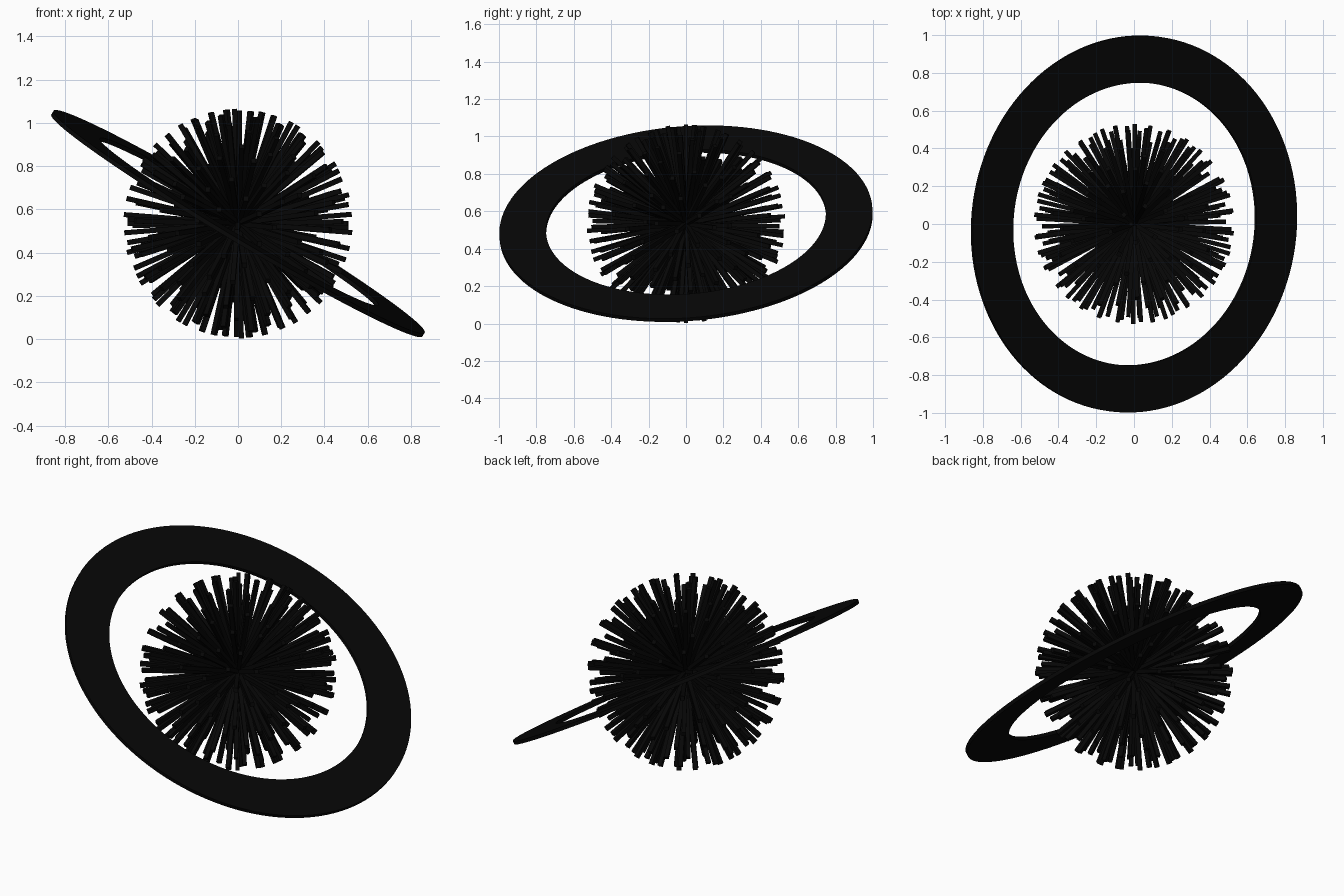
import bpy, bmesh, math, random
from mathutils import Vector, Matrix

if "Cube" in bpy.data.objects:
    bpy.data.objects.remove(bpy.data.objects["Cube"])

random.seed(11)
CENTRE = Vector((0, 0, 0.534))


def material(name, rgb):
    m = bpy.data.materials.new(name)
    m.diffuse_color = (*rgb, 1)
    m.use_nodes = True
    m.node_tree.nodes["Principled BSDF"].inputs["Base Color"].default_value = m.diffuse_color
    return m


def add_object(name, bm, mat):
    bmesh.ops.recalc_face_normals(bm, faces=bm.faces)
    me = bpy.data.meshes.new(name)
    bm.to_mesh(me)
    bm.free()
    me.materials.append(mat)
    ob = bpy.data.objects.new(name, me)
    ob.location = CENTRE
    bpy.context.collection.objects.link(ob)
    return ob


black = material("black", (0.002, 0.002, 0.002))

# Spiky ball: square sticks that all pass through the centre
STICKS, LENGTH, WIDTH = 120, 1.062, 0.023
golden = math.pi * (3 - math.sqrt(5))
bm = bmesh.new()
for i in range(STICKS):
    z = 1 - (i + 0.1) / STICKS
    r = math.sqrt(max(0, 1 - z * z))
    a = i * golden
    d = Vector((r * math.cos(a), r * math.sin(a), z))
    if i:
        d += Vector([random.uniform(-0.04, 0.04) for _ in range(3)])
    else:
        d = Vector((-0.03, 0, 1))
    turn = d.to_track_quat('Z', 'Y').to_matrix().to_4x4()
    size = Matrix.Diagonal((WIDTH, WIDTH, LENGTH, 1))
    bmesh.ops.create_cube(bm, size=1, matrix=turn @ size)
add_object("spiky_ball", bm, black)

# Flat tilted ring around the ball
OUTER, INNER, HALF, SEGS = 1.0, 0.75, 0.01, 128
tilt = Vector((0.512, -0.07, 0.856)).to_track_quat('Z', 'Y').to_matrix()
profile = [(INNER, -HALF), (OUTER, -HALF), (OUTER, HALF), (INNER, HALF)]
bm = bmesh.new()
loops = []
for s in range(SEGS):
    a = 2 * math.pi * s / SEGS
    loops.append([bm.verts.new(tilt @ Vector((r * math.cos(a), r * math.sin(a), h)))
                  for r, h in profile])
for s in range(SEGS):
    p, q = loops[s], loops[(s + 1) % SEGS]
    for k in range(4):
        n = (k + 1) % 4
        bm.faces.new((p[k], q[k], q[n], p[n]))
ring = add_object("ring", bm, black)
bpy.context.view_layer.objects.active = ring
ring.select_set(True)
bpy.ops.object.shade_smooth_by_angle(angle=math.radians(30))
